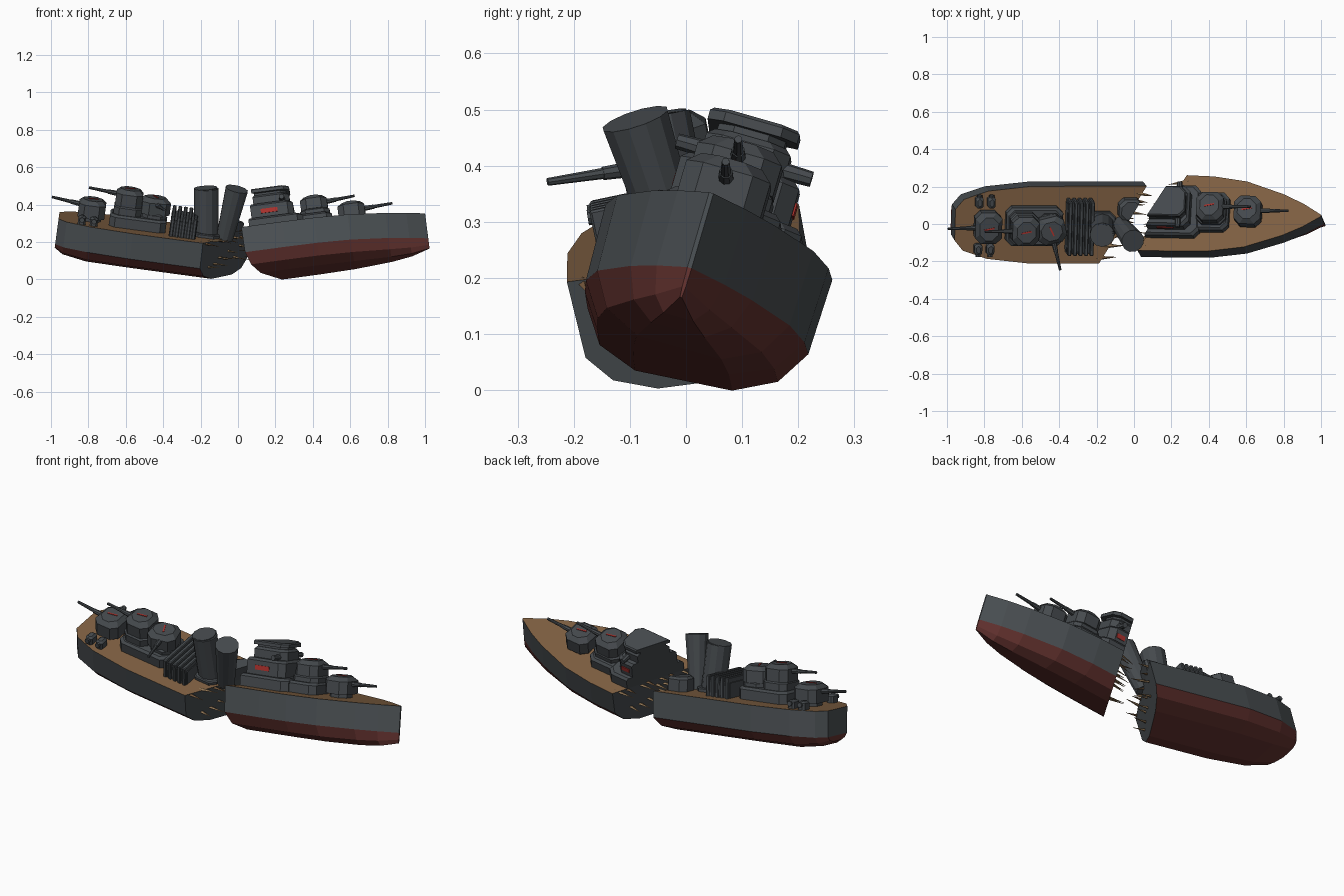
import bpy, bmesh, math, random
from mathutils import Matrix, Vector

if "Cube" in bpy.data.objects:
    bpy.data.objects.remove(bpy.data.objects["Cube"])

random.seed(4)
R = math.radians


def material(name, rgb):
    m = bpy.data.materials.new(name)
    m.diffuse_color = (*rgb, 1)
    m.use_nodes = True
    m.node_tree.nodes["Principled BSDF"].inputs["Base Color"].default_value = m.diffuse_color
    return m


GREY = material("hull grey", (0.068, 0.078, 0.085))
DARK = material("superstructure grey", (0.06, 0.068, 0.075))
DECK = material("deck wood", (0.21, 0.115, 0.053))
RED = material("bottom red", (0.125, 0.032, 0.028))
MARK = material("marking red", (0.40, 0.03, 0.025))
SPLINT = material("splintered wood", (0.30, 0.19, 0.095))

# Each broken half lies in its own tilted frame: origin on the deck at the break
BOW = (Matrix.Translation((0.15, 0.06, 0.238)) @ Matrix.Rotation(R(-1), 4, 'Z')
       @ Matrix.Rotation(R(-7.6), 4, 'Y') @ Matrix.Rotation(R(-16), 4, 'X'))
STERN = (Matrix.Translation((-0.06, -0.005, 0.22))
         @ Matrix.Rotation(R(7.7), 4, 'Y') @ Matrix.Rotation(R(12), 4, 'X'))
SLOPE = 0.58  # the break runs along x = SLOPE * y


def finish(name, bm, frame, mats, cut=0):
    """Optionally slice along the break (cut = side kept), then place."""
    if cut:
        g = bm.verts[:] + bm.edges[:] + bm.faces[:]
        n = Vector((-cut, cut * SLOPE, 0)).normalized()
        r = bmesh.ops.bisect_plane(bm, geom=g, plane_co=(0, 0, 0), plane_no=n, clear_outer=True)
        edges = [e for e in r['geom_cut'] if isinstance(e, bmesh.types.BMEdge)]
        if edges:
            for f in bmesh.ops.holes_fill(bm, edges=edges, sides=0)['faces']:
                f.material_index = 0
    bmesh.ops.recalc_face_normals(bm, faces=bm.faces[:])
    bm.transform(frame)
    me = bpy.data.meshes.new(name)
    bm.to_mesh(me)
    bm.free()
    for m in mats:
        me.materials.append(m)
    ob = bpy.data.objects.new(name, me)
    bpy.context.collection.objects.link(ob)
    return ob


def loft(rings):
    bm = bmesh.new()
    vs = [[bm.verts.new(p) for p in ring] for ring in rings]
    n = len(vs[0])
    for a, b in zip(vs, vs[1:]):
        for i in range(n):
            bm.faces.new((a[i], a[(i + 1) % n], b[(i + 1) % n], b[i]))
    return bm, vs


def hull(name, stations, depth, frame, cut):
    rings = []
    for x, w, k in stations:
        low = (depth - 0.14) * k
        half = [(w, 0), (0.98 * w, -0.14), (0.79 * w, -0.14 - 0.65 * low), (0.43 * w, -0.14 - low)]
        ring = half + [(-y, z) for y, z in reversed(half)]
        rings.append([(x, y, z) for y, z in ring])
    bm, vs = loft(rings)
    for v in (vs[0], vs[-1]):
        for i in range(3):
            bm.faces.new((v[i], v[i + 1], v[6 - i], v[7 - i]))
    for f in bm.faces:
        z = f.calc_center_median().z
        f.material_index = 1 if z > -0.01 else 2 if z < -0.141 else 0
    finish(name, bm, frame, [GREY, DECK, RED], cut)


def block(name, frame, x0, x1, hy, z0, z1, yc=0, chamfer=0.03, bevel=0.012, cut=0, rot=None):
    """Corner-cut block with a sloping edge round its roof."""
    cx, hx = (x0 + x1) / 2, (x1 - x0) / 2

    def ring(z, inset):
        a, b, c = hx - inset, hy - inset, chamfer
        pts = [(a, b - c), (a - c, b), (c - a, b), (-a, b - c),
               (-a, c - b), (c - a, -b), (a - c, -b), (a, c - b)]
        return [(p, q, z) for p, q in pts]
    bm, vs = loft([ring(z0, 0), ring(z1 - bevel, 0), ring(z1, bevel)])
    bm.faces.new(vs[0])
    bm.faces.new(vs[-1])
    m = Matrix.Translation((cx, yc, 0))
    if rot:
        m = m @ Matrix.Rotation(rot, 4, 'Z')
    bm.transform(m)
    return finish(name, bm, frame, [DARK], cut)


def rod(name, frame, a, b, r0, r1, sides=8, mat=DARK, cut=0, squash=1):
    a, b = Vector(a), Vector(b)
    bm = bmesh.new()
    bmesh.ops.create_cone(bm, cap_ends=True, segments=sides, radius1=r0, radius2=r1, depth=(b - a).length)
    q = (b - a).to_track_quat('Z', 'Y').to_matrix().to_4x4()
    bm.transform(Matrix.Translation((a + b) / 2) @ q @ Matrix.Diagonal((1, squash, 1, 1)))
    return finish(name, bm, frame, [mat], cut)


def plate(name, frame, loc, size, mat, rot=0):
    bm = bmesh.new()
    bmesh.ops.create_cube(bm, size=1)
    bm.transform(Matrix.Translation(loc) @ Matrix.Rotation(rot, 4, 'Z') @ Matrix.Diagonal((*size, 1)))
    finish(name, bm, frame, [mat])


def turret(name, frame, x, z0, z1, facing, hy=0.078, elev=5):
    f = frame @ Matrix.Translation((x, 0, 0)) @ Matrix.Rotation(R(facing), 4, 'Z')
    block(name + "_ring", f, -0.055, 0.055, 0.055, max(z0 - 0.03, 0), z0 + 0.02, bevel=0.002)
    block(name + "_house", f, -0.072, 0.072, hy, z0, z1, chamfer=0.032, bevel=0.022)
    # gun with a thicker sleeve at its root
    zc, s, c = (z0 + z1) / 2 + 0.005, math.sin(R(elev)), math.cos(R(elev))
    p = [(d * c, 0, zc + d * s) for d in (0.05, 0.12, 0.222)]
    rod(name + "_sleeve", f, p[0], p[1], 0.015, 0.012)
    rod(name + "_barrel", f, p[1], p[2], 0.010, 0.007)
    plate(name + "_roof_stripe", f, (0, 0, z1 + 0.001), (0.055, 0.008, 0.004), MARK, R(12))


# Hull halves: (x, half width, bottom depth factor)
hull("bow_hull", [(-0.3, 0.21, 1), (0.1, 0.212, 1), (0.27, 0.207, 1), (0.45, 0.182, 1),
                  (0.65, 0.115, 0.95), (0.76, 0.064, 0.85), (0.858, 0.004, 0.6)], 0.232, BOW, 1)
hull("stern_hull", [(-0.905, 0.085, 0.4), (-0.86, 0.14, 0.75), (-0.73, 0.185, 1),
                    (-0.5, 0.211, 1), (0.3, 0.213, 1)], 0.212, STERN, -1)

# Bow half: bridge in steps, sliced by the break
block("bridge_base", BOW, -0.2, 0.21, 0.14, -0.002, 0.065, cut=1)
block("bridge_middle", BOW, -0.13, 0.165, 0.11, 0.06, 0.15, cut=1)
block("bridge_tower", BOW, -0.1, 0.15, 0.078, 0.145, 0.205, cut=1)
block("bridge_neck", BOW, -0.08, 0.135, 0.062, 0.2, 0.222, bevel=0.002, cut=1)
block("bridge_roof", BOW, -0.1, 0.155, 0.083, 0.217, 0.24, bevel=0.006, cut=1)
for s in (-1, 1):
    x = 0.035 if s < 0 else 0.105
    plate("bridge_red_panel", BOW, (x, s * 0.111, 0.102), (0.09 if s < 0 else 0.05, 0.005, 0.024), MARK)
    rod("bridge_wing", BOW, (0.11, s * 0.07, 0.165), (0.11, s * 0.125, 0.165), 0.016, 0.014)
block("forward_barbette_deck", BOW, 0.16, 0.365, 0.105, -0.002, 0.06)
block("forward_barbette", BOW, 0.195, 0.355, 0.08, 0.055, 0.095)
turret("forward_upper_turret", BOW, 0.275, 0.09, 0.17, 0, elev=4)
turret("forward_lower_turret", BOW, 0.47, 0.02, 0.11, 0, elev=3)

# Stern half: superstructure and turrets
block("aft_deckhouse", STERN, -0.635, -0.33, 0.105, -0.002, 0.065)
block("aft_barbette", STERN, -0.62, -0.47, 0.085, 0.06, 0.115)
block("middle_barbette", STERN, -0.465, -0.335, 0.075, 0.06, 0.095)
turret("aft_lower_turret", STERN, -0.735, 0.02, 0.115, 180, hy=0.085, elev=6)
turret("aft_upper_turret", STERN, -0.545, 0.108, 0.198, 180, elev=4)
turret("middle_turret", STERN, -0.405, 0.085, 0.172, -76)

# Small deck guns beside the aft turret
for x in (-0.78, -0.715):
    for s in (-1, 1):
        block("small_deck_gun", STERN, x - 0.021, x + 0.021, 0.03, -0.002, 0.045, yc=s * 0.128,
              chamfer=0.01, bevel=0.01)
        rod("small_gun_tube", STERN, (x, s * 0.13, 0.025), (x, s * 0.168, 0.027), 0.014, 0.014)

# Ribbed rack between turret and funnel
block("rack_base", STERN, -0.31, -0.165, 0.14, -0.002, 0.085, chamfer=0.01, bevel=0.004)
for i in range(5):
    x = -0.298 + i * 0.03
    block("rack_rib", STERN, x - 0.010, x + 0.010, 0.148, 0.0, 0.11, chamfer=0.004, bevel=0.004)

# Funnels, the second one knocked over towards the side
rod("aft_funnel", STERN, (-0.11, 0, -0.005), (-0.145, 0, 0.255), 0.064, 0.066, 12)
rod("aft_funnel_rim", STERN, (-0.145, 0, 0.253), (-0.146, 0, 0.258), 0.06, 0.06, 12)
rod("broken_funnel", STERN, (-0.012, 0.0, -0.005), (0.018, -0.028, 0.28), 0.046, 0.062, 12)
block("funnel_deckhouse", STERN, -0.03, 0.1, 0.06, -0.002, 0.075, yc=0.09, cut=-1)
block("funnel_foot", STERN, -0.185, -0.04, 0.075, -0.002, 0.02, bevel=0.005)

# Splintered planks and frames along the break
for frame, side, label in ((BOW, -1, "bow"), (STERN, 1, "stern")):
    for i in range(15):
        y = -0.19 + 0.38 * (i + random.uniform(0.1, 0.9)) / 15
        deck = i % 2 == 0
        z = -0.006 if deck else random.uniform(-0.17, -0.03)
        x = SLOPE * y
        length = random.uniform(0.045, 0.085)
        if not deck:
            y *= 0.8
            x = SLOPE * y
        tip = (x + side * length, y + random.uniform(-0.02, 0.02), z + random.uniform(-0.015, 0.02))
        rod(label + "_splinter", frame, (x - side * 0.03, y, z), tip, 0.013, 0.001, 4,
            DECK if i % 4 == 0 else SPLINT, squash=0.6)
